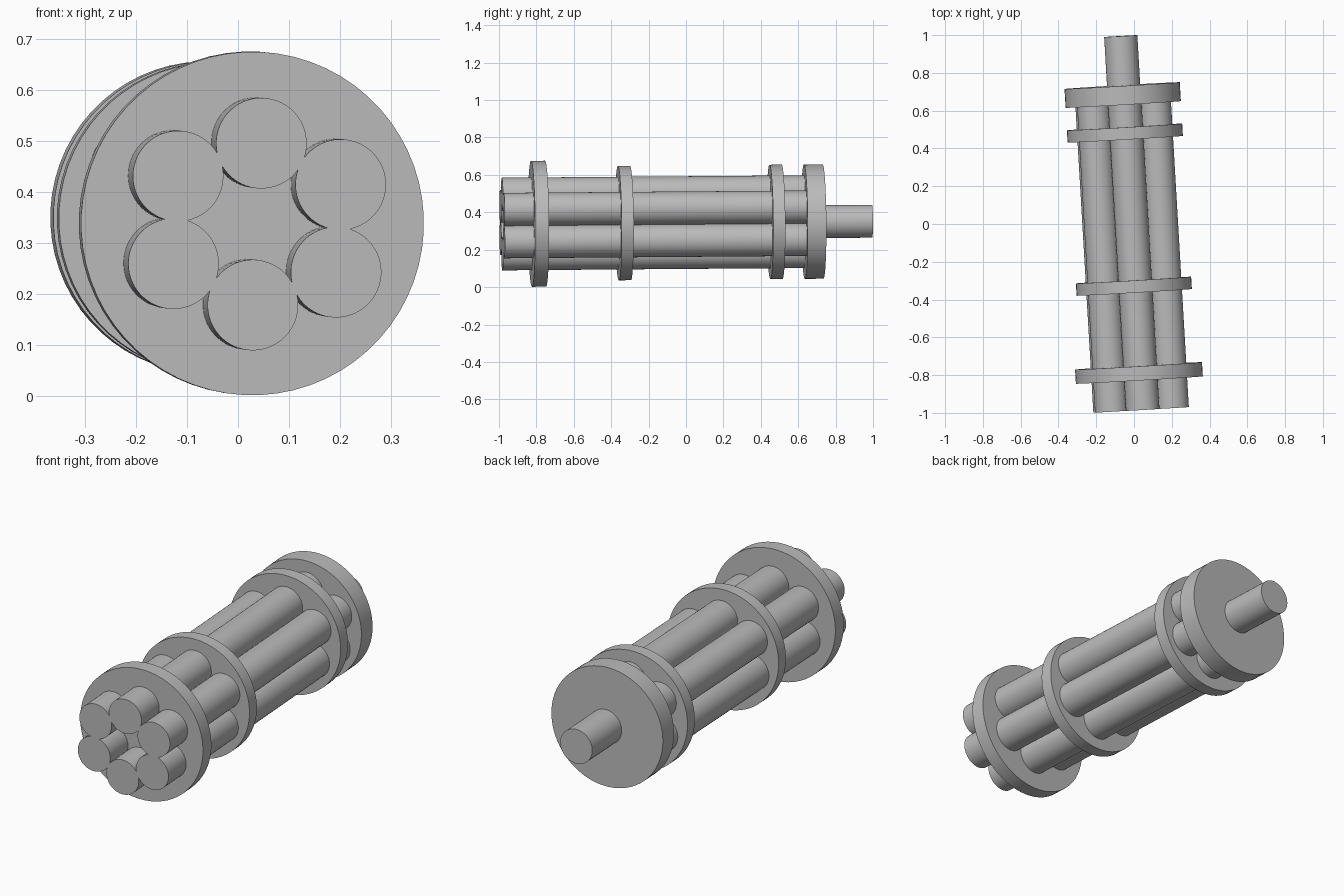
import bpy
import math
from mathutils import Matrix, Vector

cube = bpy.data.objects.get("Cube")
if cube:
    bpy.data.objects.remove(cube, do_unlink=True)

# Single plain grey metal
metal = bpy.data.materials.new("grey_metal")
metal.use_nodes = True
grey = (0.5, 0.5, 0.5, 1.0)
metal.diffuse_color = grey
metal.node_tree.nodes["Principled BSDF"].inputs["Base Color"].default_value = grey

# The whole assembly is slightly turned, pitched and rolled
frame = (Matrix.Translation((-0.02, 0, 0.345))
         @ Matrix.Rotation(math.radians(3.35), 4, "Z")
         @ Matrix.Rotation(math.radians(0.45), 4, "X")
         @ Matrix.Rotation(math.radians(3), 4, "Y"))
lay_down = Matrix.Rotation(math.radians(-90), 4, "X")


def rod(name, radius, start, end, x=0, z=0):
    """Smooth cylinder along the assembly axis, from start to end."""
    bpy.ops.mesh.primitive_cylinder_add(vertices=64, radius=radius, depth=end - start)
    obj = bpy.context.object
    obj.name = name
    obj.matrix_world = frame @ Matrix.Translation(Vector((x, (start + end) / 2, z))) @ lay_down
    obj.data.materials.append(metal)
    bpy.ops.object.shade_smooth_by_angle(angle=math.radians(30))


# Clamp discs and back plate: name, radius, centre, thickness
for name, radius, centre, thick in (
        ("muzzle_disc", 0.337, -0.79, 0.075),
        ("middle_disc", 0.306, -0.33, 0.065),
        ("rear_disc", 0.306, 0.482, 0.065),
        ("back_plate", 0.306, 0.684, 0.1)):
    rod(name, radius, centre - thick / 2, centre + thick / 2)

# Six barrels in a slightly flattened ring
for side, x in (("left", 0.16), ("right", -0.16)):
    for level, z in (("upper", 0.086), ("lower", -0.086)):
        rod(f"{level}_{side}_barrel", 0.089, -0.985, 0.66, x, z)
rod("top_barrel", 0.089, -0.985, 0.66, 0, 0.159)
rod("bottom_barrel", 0.089, -0.985, 0.66, 0, -0.159)

# Drive shaft behind the back plate
rod("drive_shaft", 0.088, 0.7, 0.996, 0.008, 0)
